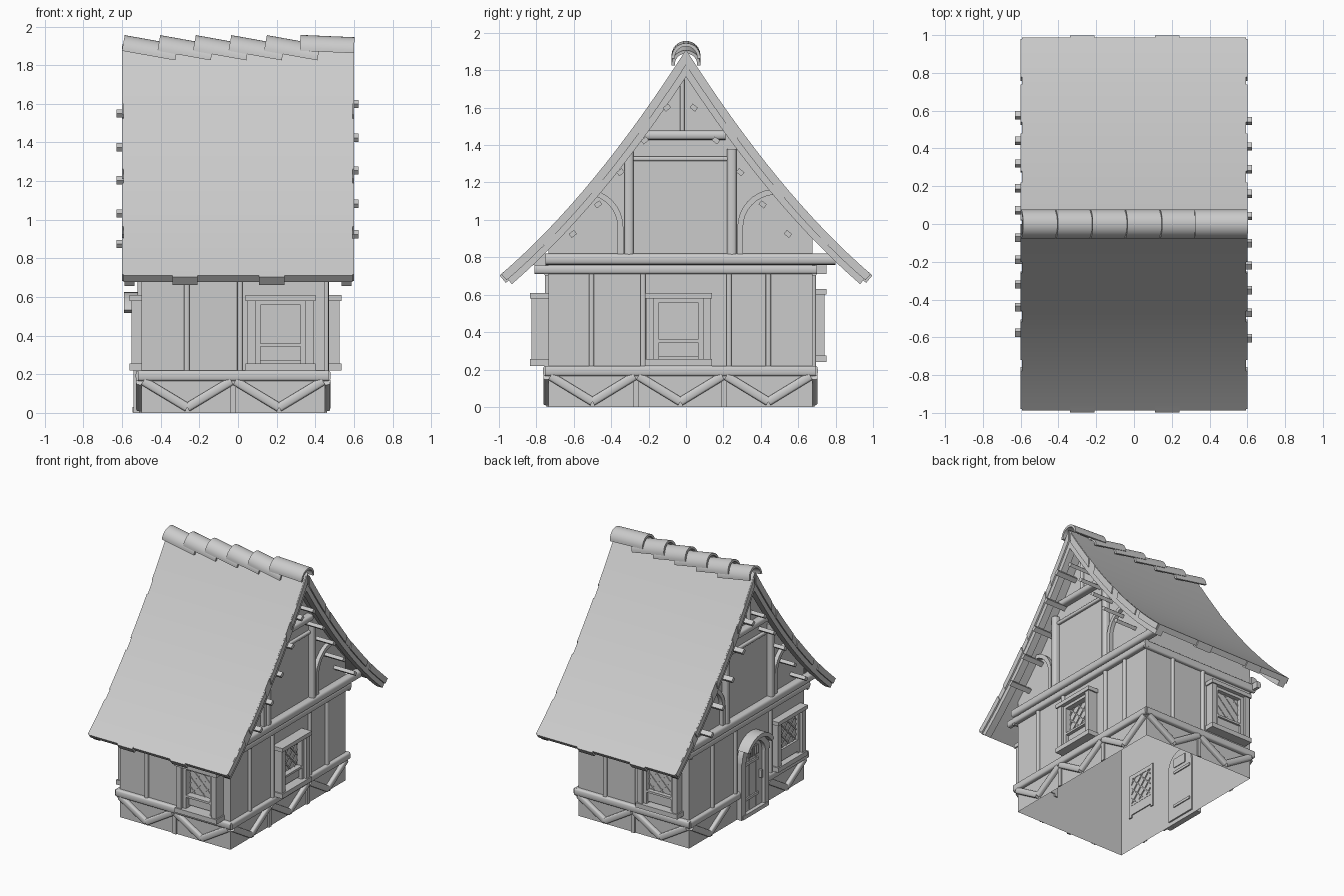
import bpy, bmesh, math
from mathutils import Matrix, Vector

cube = bpy.data.objects.get("Cube")
if cube:
    bpy.data.objects.remove(cube, do_unlink=True)

grey = bpy.data.materials.new("plain_grey")
grey.use_nodes = True
grey.diffuse_color = (0.6, 0.6, 0.6, 1)
grey.node_tree.nodes["Principled BSDF"].inputs["Base Color"].default_value = (0.6, 0.6, 0.6, 1)


def frame(n, origin):
    """Wall space: u along the wall, v up, w outward."""
    n = Vector(n)
    z = Vector((0, 0, 1))
    m = Matrix((z.cross(n), z, n)).transposed().to_4x4()
    return Matrix.Translation(origin) @ m


CX, CY, HX, HY = -0.025, -0.03, 0.475, 0.705
SIDE = frame((1, 0, 0), (0, 0, 0))
FRONT = frame((0, -1, 0), (CX, CY - HY, 0))
BACK = frame((0, 1, 0), (CX, CY + HY, 0))
LEFT = frame((1, 0, 0), (CX + HX, CY, 0))
RIGHT = frame((-1, 0, 0), (CX - HX, CY, 0))


def slab(name, m, pts, w0, w1, smooth=False, open_bottom=False):
    """Outline in wall space, extruded from depth w0 to w1."""
    bm = bmesh.new()
    face = bm.faces.new([bm.verts.new((u, v, w0)) for u, v in pts])
    ext = bmesh.ops.extrude_face_region(bm, geom=[face])
    new = [g for g in ext["geom"] if isinstance(g, bmesh.types.BMVert)]
    bmesh.ops.translate(bm, verts=new, vec=(0, 0, w1 - w0))
    bmesh.ops.recalc_face_normals(bm, faces=bm.faces)
    bm.normal_update()
    if open_bottom:
        low = [f for f in bm.faces if f.normal.y < -0.9]
        bmesh.ops.delete(bm, geom=low, context="FACES_ONLY")
    bm.transform(m)
    me = bpy.data.meshes.new(name)
    bm.to_mesh(me)
    bm.free()
    me.materials.append(grey)
    ob = bpy.data.objects.new(name, me)
    bpy.context.collection.objects.link(ob)
    if smooth:
        bpy.ops.object.select_all(action="DESELECT")
        ob.select_set(True)
        bpy.context.view_layer.objects.active = ob
        bpy.ops.object.shade_smooth_by_angle(angle=math.radians(40))


def bar(name, m, a, b, width, w1, w0=0.0):
    """Square-edged strip between two wall points."""
    a, b = Vector(a), Vector(b)
    d = (b - a).normalized()
    s = Vector((-d.y, d.x)) * width / 2
    slab(name, m, [a - s, b - s, b + s, a + s], w0, w1)


def beam(name, m, a, b, width, depth):
    """Round-faced timber between two wall points."""
    a, b = Vector(a), Vector(b)
    d = (b - a).normalized()
    axes = Matrix(((-d.y, d.x, 0), (0, 0, 1), (d.x, d.y, 0))).transposed().to_4x4()
    pts = [(-width / 2, 0)]
    for i in range(9):
        c, s = -math.cos(math.pi * i / 8), math.sin(math.pi * i / 8)
        pts.append((math.copysign(abs(c) ** 0.6, c) * width / 2, depth * (0.3 + 0.7 * s ** 0.6)))
    pts.append((width / 2, 0))
    slab(name, m @ Matrix.Translation((a.x, a.y, 0)) @ axes, pts, 0, (b - a).length, smooth=True)


def arc(c, r, a0, a1, n=16):
    return [(c[0] + r * math.cos(math.radians(a0 + (a1 - a0) * i / n)),
             c[1] + r * math.sin(math.radians(a0 + (a1 - a0) * i / n))) for i in range(n + 1)]


# Roof with a gentle sag towards the eaves
def roof_z(y):
    return 1.91 - 1.57 * abs(y) + 0.36 * y * y


def below(y, t):
    """Point at distance t under the roof surface, square to it at the eaves."""
    slope = 1.57 - 0.72 * abs(y)
    dy = t * 0.67 * abs(y)
    return y - math.copysign(dy, y), roof_z(y) - t * math.hypot(1, slope) + dy * slope


def roof_strip(name, y0, y1, top, bottom, x0, x1, n=32):
    ys = [y0 + (y1 - y0) * i / n for i in range(n + 1)]
    pts = [below(y, top) for y in ys] + [below(y, bottom) for y in reversed(ys)]
    slab(name, SIDE, pts, x0, x1, smooth=True)


roof_strip("roof", -0.988, 0.988, 0, 0.042, -0.592, 0.592)
for s in (-1, 1):
    x0, x1 = sorted((s * 0.535, s * 0.588))
    roof_strip("bargeboard", -0.982, 0.982, 0.04, 0.078, x0, x1)
    # Uneven verge and eave edges
    for y in (-0.98, -0.72, -0.46, -0.2, 0.02, 0.28, 0.54, 0.78):
        x0, x1 = sorted((s * 0.585, s * 0.6))
        roof_strip("verge_edge", y, y + 0.2, 0.001, 0.044, x0, x1, 6)
    for x in (-0.34, 0.11):
        roof_strip("eave_edge", s * 0.965, s * 0.998, -0.002, 0.052, x, x + 0.13, 2)

# Overlapping ridge tiles
for i in range(6):
    drop = 0.012 if i == 5 else 0.05
    m = Matrix.Translation((-0.6 + 0.184 * i, 0, 1.88)) @ Matrix.Rotation(math.atan2(drop, 0.28), 4, "Y") @ SIDE
    slab("ridge_tile", m, arc((0, 0), 0.077, -4, 184) + arc((0, 0), 0.06, 184, -4), 0, 0.28, smooth=True)

# Plaster walls, open underneath
ys = [CY - HY + 2 * HY * i / 24 for i in range(25)] + [0]
prof = [(y, roof_z(y) - 0.03) for y in sorted(ys)]
slab("plaster_walls", SIDE, [(CY + HY, 0), (CY - HY, 0)] + prof, CX - HX, CX + HX, open_bottom=True)


def window(m, u, depth):
    for s in (-1, 1):
        bar("window_jamb", m, (u + s * 0.15, 0.24), (u + s * 0.15, 0.6), 0.04, depth - 0.01)
        bar("window_casing", m, (u + s * 0.117, 0.25), (u + s * 0.117, 0.59), 0.026, depth - 0.03, -0.01)
    bar("window_lintel", m, (u - 0.18, 0.595), (u + 0.18, 0.595), 0.03, depth)
    bar("window_sill", m, (u - 0.18, 0.238), (u + 0.18, 0.238), 0.036, depth)
    bar("window_head", m, (u - 0.13, 0.573), (u + 0.13, 0.573), 0.03, depth - 0.03, -0.01)
    bar("window_rail", m, (u - 0.13, 0.352), (u + 0.13, 0.352), 0.016, depth - 0.03, -0.01)
    bar("window_panel", m, (u - 0.11, 0.308), (u + 0.11, 0.308), 0.075, 0.03, -0.008)
    bar("window_glass", m, (u - 0.105, 0.46), (u + 0.105, 0.46), 0.2, 0.012, -0.006)
    # Diamond lattice clipped to the pane
    for k in range(-2, 3):
        c = k * 0.08
        lo, hi = max(-0.105, -0.1 - c), min(0.105, 0.1 - c)
        for s in (-1, 1):
            bar("window_lattice", m, (u + s * lo, 0.46 + lo + c), (u + s * hi, 0.46 + hi + c),
                0.008, 0.018, -0.012)


def timber(m, half, bays, posts, gap=None):
    """Sill rail, zigzag braces and posts of one wall."""
    spans = [(-half - 0.018, half + 0.018)]
    if gap:
        spans = [(spans[0][0], gap[0]), (gap[1], spans[0][1])]
    for a, b in spans:
        beam("sill_rail", m, (a, 0.192), (b, 0.192), 0.055, 0.03)
    step = 2 * half / bays
    for i in range(bays):
        u = -half + i * step
        mid = u + step / 2
        if gap and gap[0] < mid < gap[1]:
            continue
        for e in (u + 0.01, u + step - 0.01):
            beam("base_brace", m, (e, 0.165), (mid, 0.028), 0.046, 0.028)
        if i:
            bar("base_post", m, (u, 0.0), (u, 0.17), 0.03, 0.012)
    for u in posts:
        beam("wall_post", m, (u, 0.21), (u, 0.74), 0.028, 0.02)


timber(FRONT, HX, 2, (-0.24, 0.035))
timber(BACK, HX, 2, (-0.24, 0.035))
timber(LEFT, HY, 3, (-0.475, -0.2, 0.26, 0.47))
timber(RIGHT, HY, 3, (-0.43, -0.15, 0.28), gap=(-0.11, 0.21))
window(FRONT, 0.245, 0.1)
window(BACK @ Matrix.Translation((0, 0.02, 0)), 0.245, 0.075)
window(LEFT, -0.01, 0.085)
window(RIGHT, 0.48, 0.062)
for m in (FRONT, BACK):
    beam("wall_plate", m, (-HX - 0.03, 0.73), (HX + 0.03, 0.73), 0.06, 0.025)

# Gable framing
for m in (LEFT, RIGHT):
    beam("upper_tie_beam", m, (-0.72, 0.79), (0.83, 0.79), 0.06, 0.05)
    beam("lower_tie_beam", m, (-0.78, 0.735), (0.73, 0.735), 0.05, 0.035)
    beam("collar_beam", m, (-0.22, 1.453), (0.24, 1.453), 0.05, 0.05)
    beam("gable_rail", m, (-0.26, 1.327), (0.26, 1.327), 0.025, 0.02)
    beam("king_post", m, (0.01, 1.46), (0.01, 1.8), 0.024, 0.025)
    for s in (-1, 1):
        beam("gable_post", m, (s * 0.275, 0.81), (s * 0.275, 1.38), 0.05, 0.04)
        ring = arc((0.51, 0.96), 0.205, 180, 95, 8) + arc((0.51, 0.96), 0.175, 95, 180, 8)
        ring = [(0.305, 0.81)] + ring + [(0.335, 0.81)]
        slab("curved_brace", m, [(s * u, v) for u, v in ring], 0, 0.03, smooth=True)

# Roof battens sticking out of the gables
for m, dz, du, out in ((LEFT, 0, 0, 0.175), (RIGHT, -0.05, -0.03, 0.13)):
    for u, v in ((0.072, 1.6), (0.19, 1.425), (0.32, 1.255), (0.44, 1.083), (0.575, 0.925)):
        for s in (-1, 1):
            c = Vector((s * u + du, v + dz))
            d = Vector((s * 0.014, -0.011))
            bar("roof_batten", m, c - d, c + d, 0.026, out, -0.03)

# Arched door
DU, DV, R = 0.05, 0.44, 0.125
slab("door_leaf", RIGHT, [(DU + R, 0.03), (DU + R, DV)] + arc((DU, DV), R, 0, 180) + [(DU - R, DV), (DU - R, 0.03)],
     -0.012, 0.015)
slab("door_arch", RIGHT, arc((DU, DV), 0.17, 0, 180) + arc((DU, DV), R - 0.01, 180, 0), 0, 0.045, smooth=True)
slab("door_hood", RIGHT, arc((DU, DV), 0.185, 30, 150) + arc((DU, DV), 0.155, 150, 30), 0, 0.09, smooth=True)
for s in (-1, 1):
    bar("door_jamb", RIGHT, (DU + s * 0.143, 0), (DU + s * 0.143, DV), 0.05, 0.04)
    bar("door_joint", RIGHT, (DU + s * 0.04, 0.04), (DU + s * 0.04, 0.53), 0.008, 0.02)
bar("door_step", RIGHT, (DU - 0.16, 0.016), (DU + 0.16, 0.016), 0.03, 0.045)
for v in (0.13, 0.4):
    bar("door_hinge", RIGHT, (DU - 0.11, v), (DU + 0.06, v), 0.02, 0.026, -0.02)
bar("door_handle", RIGHT, (DU + 0.085, 0.24), (DU + 0.085, 0.3), 0.016, 0.04)
bar("door_hatch", RIGHT, (DU - 0.06, 0.475), (DU + 0.06, 0.475), 0.07, 0.024, -0.018)
for k in range(-2, 3):
    bar("door_grille", RIGHT, (DU + k * 0.024, 0.445), (DU + k * 0.024, 0.505), 0.008, 0.034)
